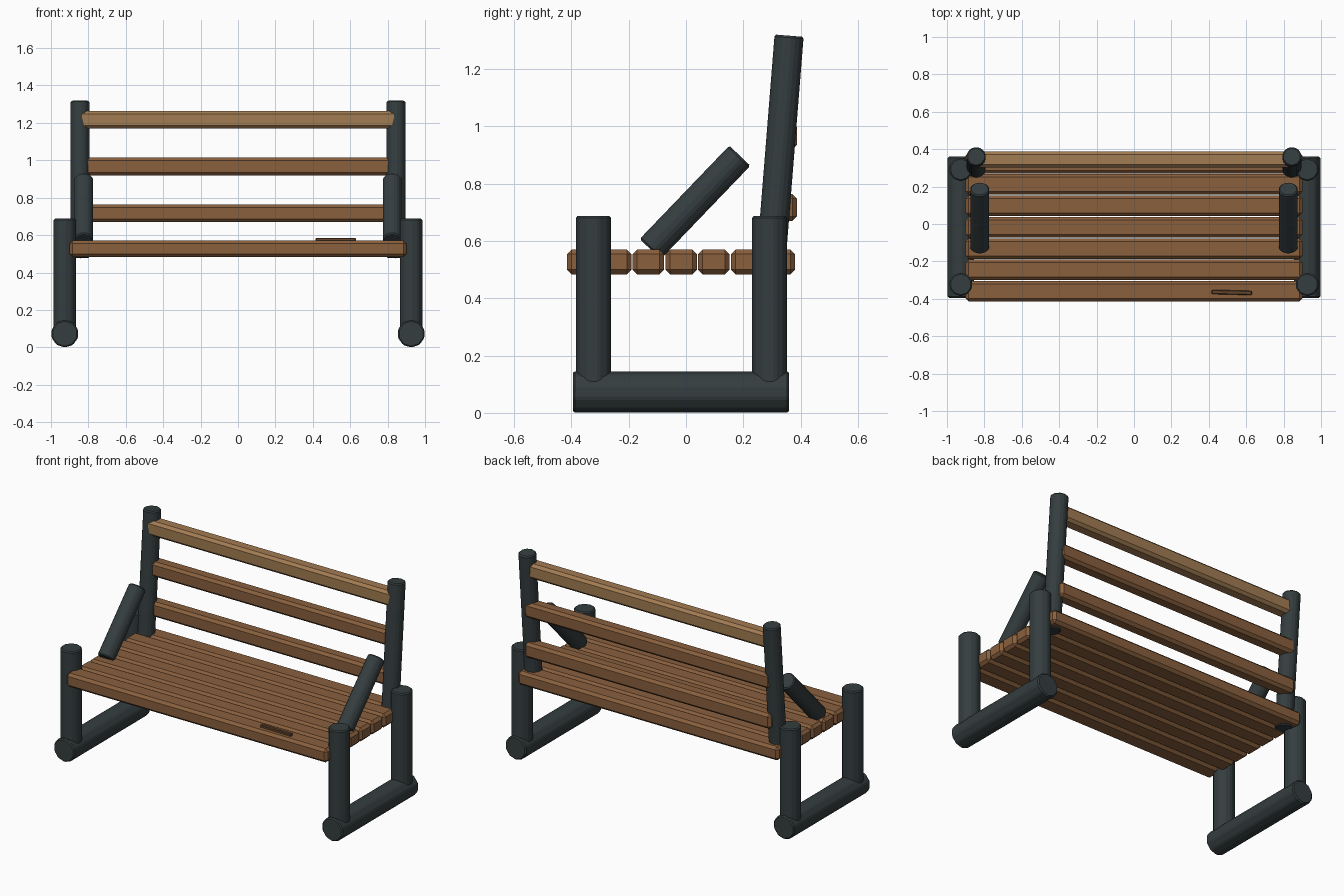
import bpy
from math import radians
from mathutils import Vector

if "Cube" in bpy.data.objects:
    bpy.data.objects.remove(bpy.data.objects["Cube"])


def material(name, rgb):
    m = bpy.data.materials.new(name)
    m.diffuse_color = (*rgb, 1)
    m.use_nodes = True
    m.node_tree.nodes["Principled BSDF"].inputs["Base Color"].default_value = m.diffuse_color
    return m


IRON = material("dark_iron", (0.035, 0.047, 0.05))
WOOD = material("brown_wood", (0.25, 0.115, 0.047))
LIGHT = material("light_wood", (0.36, 0.2, 0.085))
DARK = material("worn_wood", (0.13, 0.06, 0.025))


def finish(ob, name, mat, bevel):
    ob.name = name
    ob.data.materials.append(mat)
    b = ob.modifiers.new("bevel", 'BEVEL')
    b.width = bevel
    b.segments = 1
    b.limit_method = 'ANGLE'
    b.angle_limit = radians(30)
    return ob


def tube(name, a, b, r):
    """Ten-sided flat-faced bar between two points."""
    a, b = Vector(a), Vector(b)
    d = b - a
    bpy.ops.mesh.primitive_cylinder_add(vertices=10, radius=r, depth=d.length, location=(a + b) / 2)
    ob = bpy.context.object
    ob.rotation_euler = d.to_track_quat('Z', 'Y').to_euler()
    return finish(ob, name, IRON, 0.007)


def plank(name, loc, size, mat, bevel=0.016, turn=0):
    bpy.ops.mesh.primitive_cube_add(size=1, location=loc)
    ob = bpy.context.object
    for v in ob.data.vertices:
        v.co *= Vector(size)
    ob.rotation_euler.z = radians(turn)
    return finish(ob, name, mat, bevel)


# side frames: floor runner, legs, back post and slanted arm brace
for side, s in (("left", -1), ("right", 1)):
    x = s * 0.926
    tube(side + "_foot", (x, -0.395, 0.073), (x, 0.36, 0.073), 0.074)
    tube(side + "_front_leg", (x, -0.323, 0.08), (x, -0.323, 0.688), 0.063)
    tube(side + "_back_leg", (x, 0.292, 0.08), (x, 0.292, 0.688), 0.063)
    tube(side + "_back_post", (s * 0.844, 0.293, 0.48), (s * 0.844, 0.36, 1.317), 0.053)
    tube(side + "_arm_brace", (s * 0.825, -0.125, 0.572), (s * 0.825, 0.188, 0.898), 0.053)

# seat slats
for i in range(7):
    plank(f"seat_slat_{i + 1}", (0, -0.36 + 0.1143 * i, 0.527), (1.8, 0.11, 0.086), WOOD)

# back slats, the top one lighter
for i, mat in enumerate((WOOD, WOOD, LIGHT)):
    plank(f"back_slat_{i + 1}", (0, 0.345, 0.717 + 0.25 * i), (1.7, 0.084, 0.094), mat)

# loose splinter on the front slat
plank("seat_splinter", (0.523, -0.366, 0.575), (0.215, 0.023, 0.02), DARK, 0.004, -1.5)
